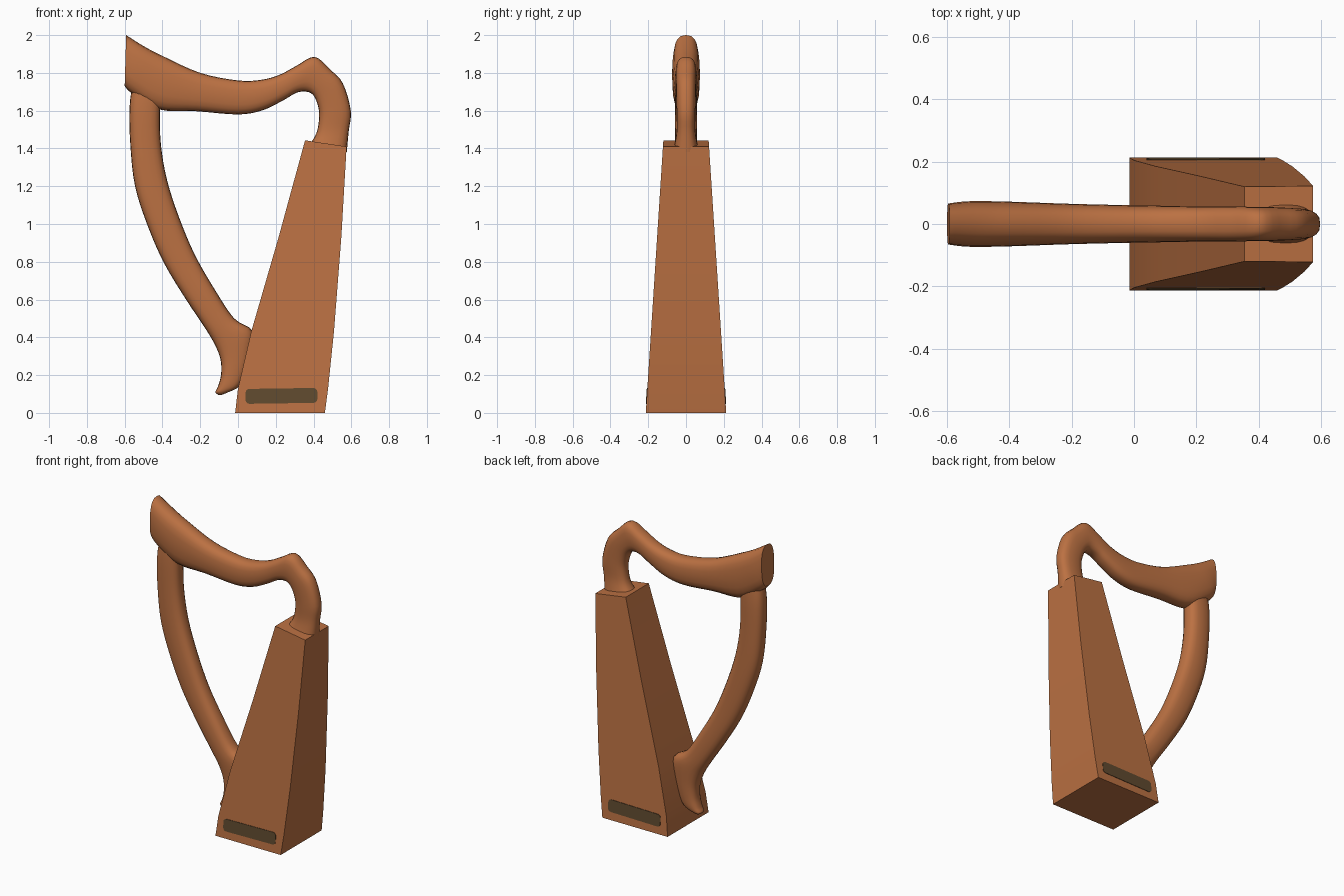
import bpy, bmesh, math
from mathutils import Vector

if "Cube" in bpy.data.objects:
    bpy.data.objects.remove(bpy.data.objects["Cube"])


def material(name, rgb):
    m = bpy.data.materials.new(name)
    m.diffuse_color = (*rgb, 1)
    m.use_nodes = True
    m.node_tree.nodes["Principled BSDF"].inputs["Base Color"].default_value = m.diffuse_color
    return m


WOOD = material("warm wood", (0.50, 0.165, 0.055))
DARK = material("dark panel", (0.115, 0.068, 0.028))


def finish(name, bm, mat, angle=40):
    bmesh.ops.recalc_face_normals(bm, faces=bm.faces)
    me = bpy.data.meshes.new(name)
    bm.to_mesh(me)
    bm.free()
    me.materials.append(mat)
    ob = bpy.data.objects.new(name, me)
    bpy.context.collection.objects.link(ob)
    bpy.ops.object.select_all(action='DESELECT')
    bpy.context.view_layer.objects.active = ob
    ob.select_set(True)
    bpy.ops.object.shade_smooth_by_angle(angle=math.radians(angle))
    return ob


def loft(bm, rings):
    rows = [[bm.verts.new(p) for p in r] for r in rings]
    n = len(rows[0])
    for a, b in zip(rows, rows[1:]):
        for i in range(n):
            j = (i + 1) % n
            bm.faces.new((a[i], a[j], b[j], b[i]))
    bm.faces.new(rows[0])
    bm.faces.new(rows[-1][::-1])


def spline(rows, steps=4):
    """Smooth rows of numbers with a Catmull-Rom curve."""
    out = []
    for i in range(len(rows) - 1):
        quad = [rows[max(0, min(len(rows) - 1, i + k))] for k in (-1, 0, 1, 2)]
        for s in range(steps):
            t = s / steps
            out.append([0.5 * (2 * b + (c - a) * t + (2 * a - 5 * b + 4 * c - d) * t * t
                               + (3 * b - a - 3 * c + d) * t ** 3)
                        for a, b, c, d in zip(*quad)])
    return out + [list(rows[-1])]


def bar(name, rows, sides=20, power=0.75):
    """Rounded bar between two outlines; row = outer x, z, inner x, z, half width."""
    rings = []
    for ox, oz, ix, iz, w in spline(rows):
        a, b = Vector((ox, 0, oz)), Vector((ix, 0, iz))
        mid, half = (a + b) / 2, (a - b) / 2
        ring = []
        for k in range(sides):
            t = 2 * math.pi * k / sides
            c, s = math.cos(t), math.sin(t)
            y = math.copysign(abs(s) ** power, s) * w
            ring.append(mid + half * math.copysign(abs(c) ** power, c) + Vector((0, y, 0)))
        rings.append(ring)
    bm = bmesh.new()
    loft(bm, rings)
    return finish(name, bm, WOOD)


def half_width(z):
    return 0.213 - 0.0645 * z


# soundbox: tapered, with a slightly slanted top
rings = []
for xl, zl, xr, zr in [(-0.015, 0, 0.46, 0), (0.0, 0.13, 0.477, 0.13), (0.07, 0.43, 0.508, 0.43),
                       (0.215, 0.93, 0.547, 0.93), (0.355, 1.443, 0.575, 1.41)]:
    wl, wr = half_width(zl), half_width(zr)
    rings.append([(xl, -wl, zl), (xr, -wr, zr), (xr, wr, zr), (xl, wl, zl)])
bm = bmesh.new()
loft(bm, rings)
sharp = [e for e in bm.edges if e.calc_face_angle(0) > 0.6 and max(v.co.z for v in e.verts) > 0.01]
bmesh.ops.bevel(bm, geom=sharp, offset=0.014, segments=2, profile=0.5, affect='EDGES')
finish("soundbox", bm, WOOD, 35)

# neck: sweeping bar that turns down into the soundbox
bar("neck", [
    (-0.592, 2.0, -0.6, 1.73, 0.066), (-0.50, 1.942, -0.56, 1.69, 0.073),
    (-0.40, 1.89, -0.42, 1.607, 0.072), (-0.20, 1.80, -0.22, 1.597, 0.065),
    (0.0, 1.76, 0.0, 1.58, 0.06), (0.12, 1.763, 0.13, 1.602, 0.058),
    (0.22, 1.79, 0.24, 1.655, 0.056), (0.31, 1.838, 0.31, 1.695, 0.056),
    (0.405, 1.885, 0.365, 1.70, 0.055), (0.485, 1.82, 0.40, 1.68, 0.054),
    (0.555, 1.745, 0.422, 1.63, 0.052), (0.597, 1.60, 0.43, 1.57, 0.05),
    (0.586, 1.49, 0.415, 1.48, 0.05), (0.576, 1.38, 0.37, 1.41, 0.068)])

# fore pillar: bowed bar running down into the foot
bar("fore_pillar", [
    (-0.555, 1.76, -0.40, 1.70, 0.05), (-0.574, 1.62, -0.413, 1.60, 0.058),
    (-0.570, 1.42, -0.408, 1.42, 0.058), (-0.545, 1.20, -0.375, 1.23, 0.058),
    (-0.478, 0.99, -0.31, 1.03, 0.058), (-0.39, 0.79, -0.225, 0.83, 0.058),
    (-0.275, 0.60, -0.115, 0.64, 0.06), (-0.175, 0.45, -0.02, 0.50, 0.06),
    (-0.122, 0.36, 0.075, 0.435, 0.06), (-0.092, 0.28, 0.07, 0.32, 0.055),
    (-0.09, 0.20, 0.04, 0.21, 0.05), (-0.106, 0.14, 0.005, 0.14, 0.045),
    (-0.12, 0.11, -0.05, 0.11, 0.035), (-0.105, 0.096, -0.085, 0.096, 0.02)])

# dark rounded panels low on both sides
for side, label in ((-1, "front"), (1, "back")):
    outline = []
    for cx, cz, start in ((0.40, 0.112, 0), (0.06, 0.107, 90), (0.06, 0.068, 180), (0.40, 0.073, 270)):
        for k in range(4):
            t = math.radians(start + 30 * k)
            outline.append((cx + 0.02 * math.cos(t), cz + 0.02 * math.sin(t)))
    bm = bmesh.new()
    loft(bm, [[(x, side * (half_width(z) + d), z) for x, z in outline] for d in (-0.004, 0.003)])
    finish(label + "_panel", bm, DARK)
